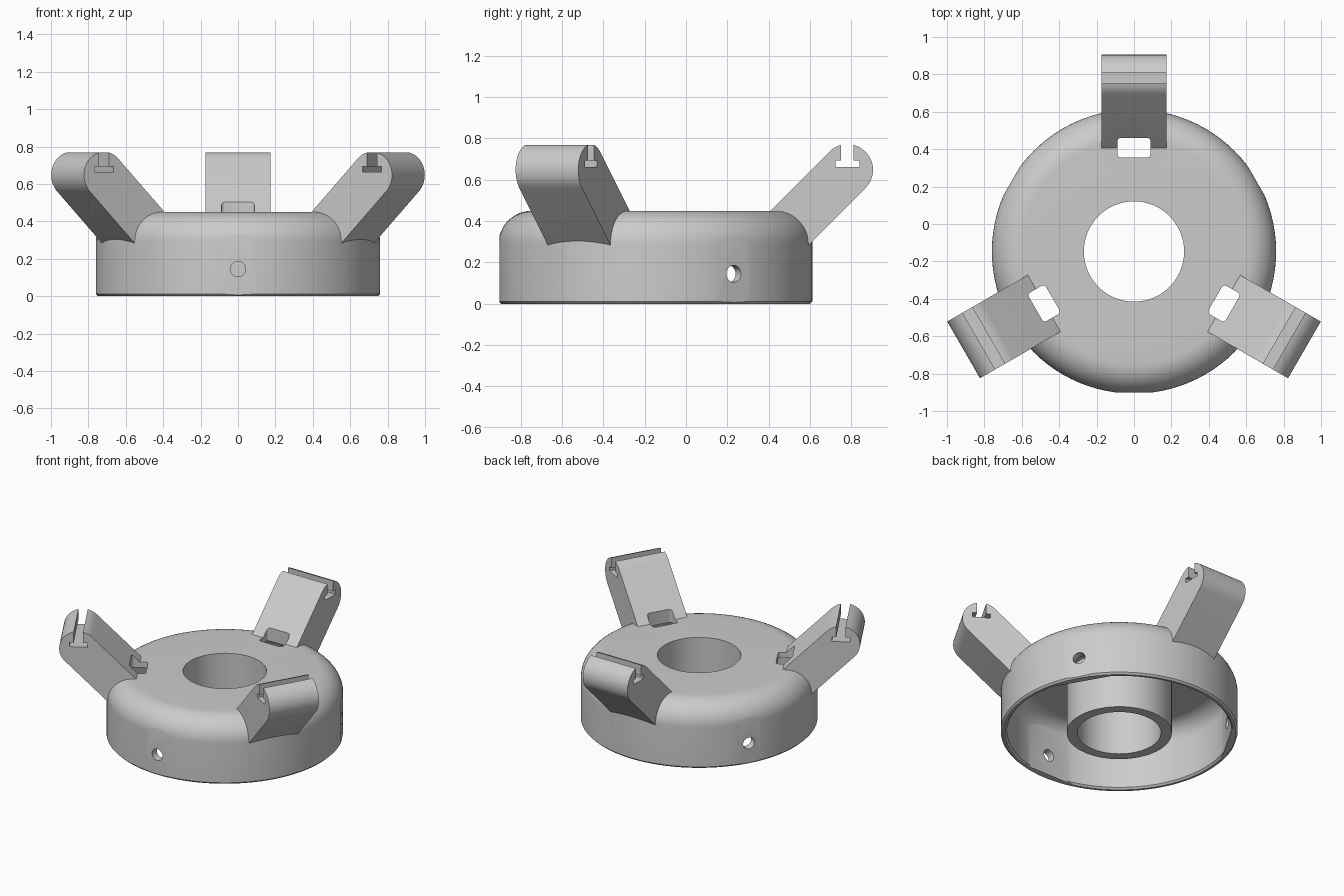
import bpy, bmesh
from math import sin, cos, radians, pi
from mathutils import Matrix, Vector

cube = bpy.data.objects.get("Cube")
if cube:
    bpy.data.objects.remove(cube, do_unlink=True)

AXIS_Y = -0.147                  # centre of the round base
ARM_ANGLES = (90, 210, 330)
SCREW_ANGLES = (30, 150, 270)
SEGMENTS = 96

grey = bpy.data.materials.new("plain_grey")
grey.use_nodes = True
colour = (0.6, 0.6, 0.6, 1)
grey.diffuse_color = colour
grey.node_tree.nodes["Principled BSDF"].inputs["Base Color"].default_value = colour


def finish(bm, name, angle=0):
    bmesh.ops.recalc_face_normals(bm, faces=bm.faces[:])
    mesh = bpy.data.meshes.new(name)
    bm.to_mesh(mesh)
    bm.free()
    mesh.materials.append(grey)
    mesh.transform(Matrix.Translation((0, AXIS_Y, 0)) @ Matrix.Rotation(radians(angle), 4, 'Z'))
    obj = bpy.data.objects.new(name, mesh)
    bpy.context.collection.objects.link(obj)
    return obj


def arc(cx, cz, r, start, end, steps):
    angles = [radians(start + (end - start) * i / steps) for i in range(steps + 1)]
    return [(cx + r * cos(a), cz + r * sin(a)) for a in angles]


def lathe(name, profile, flat):
    """Revolve a closed profile and trim a flat at each screw position."""
    bm = bmesh.new()
    rings = []
    for i in range(SEGMENTS):
        a = 2 * pi * i / SEGMENTS
        rings.append([bm.verts.new((r * cos(a), r * sin(a), z)) for r, z in profile])
    n = len(profile)
    for i in range(SEGMENTS):
        p, q = rings[i], rings[(i + 1) % SEGMENTS]
        for j in range(n):
            k = (j + 1) % n
            bm.faces.new((p[j], q[j], q[k], p[k]))
    for deg in SCREW_ANGLES:
        d = Vector((cos(radians(deg)), sin(radians(deg)), 0))
        bmesh.ops.bisect_plane(bm, geom=bm.verts[:] + bm.edges[:] + bm.faces[:],
                               plane_co=d * flat, plane_no=d, clear_outer=True)
        bmesh.ops.holes_fill(bm, edges=[e for e in bm.edges if e.is_boundary], sides=0)
    return finish(bm, name)


def prism(name, points, direction, angle):
    """Extrude a closed outline of 3D points along a direction."""
    bm = bmesh.new()
    face = bm.faces.new([bm.verts.new(p) for p in points])
    ext = bmesh.ops.extrude_face_region(bm, geom=[face], use_keep_orig=True)
    verts = [g for g in ext["geom"] if isinstance(g, bmesh.types.BMVert)]
    bmesh.ops.translate(bm, verts=verts, vec=direction)
    return finish(bm, name, angle)


def combine(target, tool, operation):
    mod = target.modifiers.new("combine", 'BOOLEAN')
    mod.operation, mod.object, mod.solver = operation, tool, 'EXACT'
    bpy.context.view_layer.objects.active = target
    bpy.ops.object.modifier_apply(modifier=mod.name)
    bpy.data.objects.remove(tool, do_unlink=True)


# Round base with a central bore, rounded shoulder and small bottom chamfer
base = lathe("base_with_arms",
             [(0.268, 0), (0.748, 0), (0.76, 0.012)]
             + arc(0.60, 0.29, 0.16, 0, 90, 12) + [(0.268, 0.45)], 0.755)

# Arms: rounded tip with a T-shaped slot
cx, cz, rad, half = 0.928, 0.648, 0.124, 0.175
tip = arc(cx, cz, rad, -45, 76, 16)
tip += [(cx + 0.03, 0.694), (cx + 0.058, 0.694), (cx + 0.058, 0.663),
        (cx - 0.058, 0.663), (cx - 0.058, 0.694), (cx - 0.03, 0.694)]
tip += arc(cx, cz, rad, 104, 135, 5)
reach = 0.36
outline = ([(tip[0][0] - reach, tip[0][1] - reach)] + tip
           + [(tip[-1][0] - reach, tip[-1][1] - reach)])
for deg in ARM_ANGLES:
    arm = prism("arm", [(r, -half, z) for r, z in outline], (0, 2 * half, 0), deg)
    combine(base, arm, 'UNION')

# Hollow underside around the centre tube
cavity = lathe("cavity",
               [(0.337, -0.02), (0.752, -0.02), (0.72, 0.012)]
               + arc(0.60, 0.29, 0.12, 0, 90, 10) + [(0.337, 0.41)], 0.703)
combine(base, cavity, 'DIFFERENCE')

# Rounded rectangular openings at the foot of each arm
rc = 0.018
opening = []
for sx, sy, start in ((1, 1, 0), (-1, 1, 90), (-1, -1, 180), (1, -1, 270)):
    opening += arc(0.555 + sx * (0.053 - rc), sy * (0.088 - rc), rc, start, start + 90, 4)
for deg in ARM_ANGLES:
    cut = prism("opening", [(x, y, 0.33) for x, y in opening], (0, 0, 0.3), deg)
    combine(base, cut, 'DIFFERENCE')

# Screw holes through the side wall
for deg in SCREW_ANGLES:
    circle = arc(0, 0.145, 0.041, 0, 345, 23)
    cut = prism("screw_hole", [(0.6, y, z) for y, z in circle], (0.3, 0, 0), deg)
    combine(base, cut, 'DIFFERENCE')

# Smooth curves, crisp edges
bpy.ops.object.select_all(action='DESELECT')
base.select_set(True)
bpy.context.view_layer.objects.active = base
bpy.ops.object.shade_smooth_by_angle(angle=radians(30))
